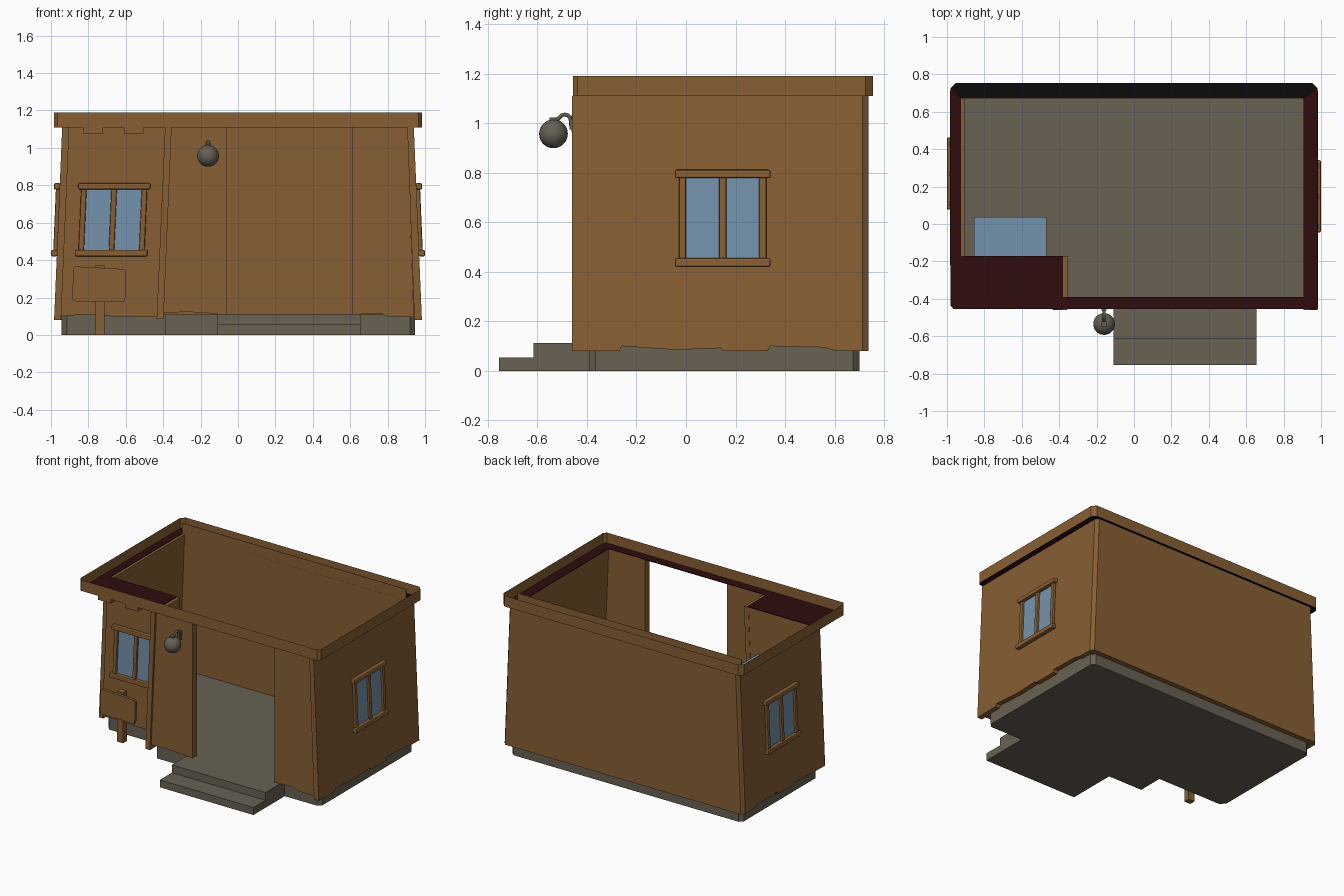
import bpy, bmesh, math

if "Cube" in bpy.data.objects:
    bpy.data.objects.remove(bpy.data.objects["Cube"])

def mat(name, rgb):
    m = bpy.data.materials.new(name)
    m.diffuse_color = [((c / 255 + 0.055) / 1.055) ** 2.4 for c in rgb] + [1]
    m.use_nodes = True
    m.node_tree.nodes["Principled BSDF"].inputs["Base Color"].default_value = m.diffuse_color
    return m

BROWN = mat("adobe_brown", (135, 95, 51))
GREY = mat("stone_grey", (104, 97, 83))
GLASS = mat("window_blue", (117, 146, 172))
RED = mat("ledge_dark_red", (47, 12, 15))
BLACK = mat("channel_black", (13, 9, 9))
IRON = mat("lantern_grey", (101, 96, 85))

def finish(name, bm, m):
    bmesh.ops.recalc_face_normals(bm, faces=bm.faces)
    me = bpy.data.meshes.new(name)
    bm.to_mesh(me)
    bm.free()
    me.materials.append(m)
    ob = bpy.data.objects.new(name, me)
    bpy.context.collection.objects.link(ob)
    return ob

def slab(name, pts, f0, f1, m):
    """Solid between two mapped copies of a 2D outline."""
    bm = bmesh.new()
    a = [bm.verts.new(f0(*p)) for p in pts]
    b = [bm.verts.new(f1(*p)) for p in pts]
    bm.faces.new(a)
    bm.faces.new(b[::-1])
    n = len(pts)
    for i in range(n):
        j = (i + 1) % n
        bm.faces.new((a[i], a[j], b[j], b[i]))
    return finish(name, bm, m)

def rect(u0, u1, v0, v1):
    return [(u0, v0), (u1, v0), (u1, v1), (u0, v1)]

def box(name, x0, x1, y0, y1, z0, z1, m):
    return slab(name, rect(x0, x1, y0, y1), lambda x, y: (x, y, z0),
                lambda x, y: (x, y, z1), m)

TOP = 1.11
def wall_x(z):                       # side walls flare outward toward the ground
    return 0.94 + (TOP - z) * 0.042
def lean(z):                         # bay details lean with the left wall
    return -(TOP - z) * 0.043

# stone foundation and entry steps
slab("foundation", [(-0.92, 0.70), (-0.945, 0.675), (-0.945, -0.16), (-0.915, -0.20),
                    (-0.39, -0.20), (-0.39, -0.39), (0.92, -0.39), (0.945, -0.365),
                    (0.945, 0.675), (0.92, 0.70)],
     lambda x, y: (x, y, 0), lambda x, y: (x, y, 0.11), GREY)
slab("entry_steps", [(-0.39, 0), (-0.755, 0), (-0.755, 0.055), (-0.615, 0.055),
                     (-0.615, 0.112), (-0.39, 0.112)],
     lambda y, z: (-0.11, y, z), lambda y, z: (0.655, y, z), GREY)

# side walls with a ragged lower edge
ragged = [(-0.27, 0.08), (-0.26, 0.10), (-0.04, 0.085), (0.14, 0.092), (0.15, 0.08),
          (0.33, 0.08), (0.34, 0.10), (0.56, 0.095), (0.60, 0.082), (0.712, 0.08)]
for side, s, front in (("right", 1, -0.455), ("left", -1, -0.22)):
    pts = [(front, 0.08)] + [p for p in ragged if p[0] > front] + [(0.712, TOP), (front, TOP)]
    slab(side + "_wall", pts, lambda y, z: (s * wall_x(z), y, z),
         lambda y, z: (s * (wall_x(z) - 0.035), y, z), BROWN)

# back wall with small corner chamfers
slab("back_wall", [(-wall_x(0.08), 0.08), (wall_x(0.08), 0.08), (0.94, TOP), (-0.94, TOP)],
     lambda x, z: (x, 0.712, z), lambda x, z: (x * 0.98, 0.737, z), BROWN)
slab("back_wall_lining", [(-0.95, 0.08), (0.95, 0.08), (0.906, TOP), (-0.906, TOP)],
     lambda x, z: (x, 0.67, z), lambda x, z: (x, 0.712, z), BROWN)

# front walls either side of the doorway
def front_wall(name, pts, y0, y1):
    slab(name, pts, lambda x, z: (x, y0, z), lambda x, z: (x, y1, z), BROWN)

front_wall("front_wall_left", [(-0.40, 0.12), (-0.25, 0.122), (-0.06, 0.11), (-0.06, TOP),
                               (-0.36, TOP)], -0.445, -0.39)
front_wall("front_wall_right", [(0.61, 0.112), (0.77, 0.115), (0.79, 0.10), (0.94, 0.095),
                                (0.907, TOP), (0.61, TOP)], -0.445, -0.39)
front_wall("right_corner_post", [(0.943, 0.08), (0.982, 0.08), (0.94, TOP), (0.905, TOP)],
           -0.46, -0.39)
front_wall("bay_return_wall", [(-0.435, 0.085), (-0.398, 0.085), (-0.355, TOP), (-0.39, TOP)],
           -0.46, -0.17)
front_wall("bay_wall", [(-0.948, 0.10), (-0.80, 0.11), (-0.70, 0.10), (-0.43, 0.095),
                        (-0.385, TOP), (-0.905, TOP)], -0.23, -0.172)

# cornice: thin upright band around the roof edge
bm = bmesh.new()
ring = [(-0.965, -0.457), (0.965, -0.457), (0.983, -0.437), (0.983, 0.725), (0.955, 0.755),
        (-0.955, 0.755), (-0.983, 0.725), (-0.983, -0.437)]
lo = [bm.verts.new((x, y, TOP)) for x, y in ring]
hi = [bm.verts.new((x, y, 1.19)) for x, y in ring]
for i in range(8):
    j = (i + 1) % 8
    bm.faces.new((lo[i], lo[j], hi[j], hi[i]))
band = finish("cornice_band", bm, BROWN)
box("back_parapet_lip", -0.925, 0.905, 0.67, 0.673, TOP, 1.19, BROWN)

# ledge plates under the cornice
Z0, Z1 = 1.109, 1.115
def plate(name, pts, m):
    slab(name, pts, lambda x, y: (x, y, Z0), lambda x, y: (x, y, Z1), m)
plate("left_ledge", [(-0.981, -0.17), (-0.925, -0.17), (-0.925, 0.67), (-0.981, 0.725)], RED)
plate("right_ledge", [(0.905, -0.39), (0.981, -0.39), (0.981, 0.725), (0.905, 0.67)], RED)
plate("front_ledge", [(-0.38, -0.455), (0.965, -0.455), (0.981, -0.437), (0.981, -0.39),
                      (-0.38, -0.39)], RED)
plate("bay_soffit", [(-0.965, -0.455), (-0.38, -0.455), (-0.38, -0.17), (-0.981, -0.17),
                     (-0.981, -0.437)], RED)
plate("back_ledge", [(-0.925, 0.67), (0.905, 0.67), (0.981, 0.725), (0.955, 0.753),
                     (-0.955, 0.753), (-0.981, 0.725)], BLACK)

# windows: glass plate, three rounded uprights, lintel and sill
def window(name, f):
    def part(label, u0, u1, z0, z1, d, m):
        ob = slab(name + label, rect(u0, u1, z0, z1), lambda u, z: f(u, z, -0.002),
                  lambda u, z: f(u, z, d), m)
        if m is BROWN:
            b = ob.modifiers.new("rounded_edges", "BEVEL")
            b.width = 0.007
            b.segments = 2
    part("_glass", -0.165, 0.165, 0.45, 0.785, 0.005, GLASS)
    for i, u in enumerate((-0.162, 0, 0.162)):
        part("_upright_%d" % (i + 1), u - 0.015, u + 0.015, 0.45, 0.785, 0.02, BROWN)
    part("_lintel", -0.193, 0.193, 0.778, 0.812, 0.031, BROWN)
    part("_sill", -0.193, 0.193, 0.42, 0.455, 0.031, BROWN)

window("right_window", lambda u, z, d: (wall_x(z) + d, 0.148 + u, z))
window("left_window", lambda u, z, d: (-wall_x(z) - d, 0.27 + u, z))
window("bay_window", lambda u, z, d: (-0.648 + lean(z) + u, -0.23 - d, z))
box("bay_glass_block", -0.855, -0.468, -0.172, 0.038, 0.45, 0.785, GLASS)

# beam ends under the bay soffit
for i, x in enumerate((-0.775, -0.557)):
    box("beam_end_%d" % (i + 1), x - 0.053, x + 0.053, -0.45, -0.23, 1.077, 1.109, BROWN)

# sign board on a post
slab("sign_board", [(-0.885, 0.19), (-0.87, 0.18), (-0.61, 0.175), (-0.603, 0.195),
                    (-0.598, 0.34), (-0.61, 0.352), (-0.87, 0.366), (-0.882, 0.35)],
     lambda x, z: (x, -0.345, z), lambda x, z: (x, -0.325, z), BROWN)
box("sign_post", -0.763, -0.713, -0.325, -0.28, 0, 0.372, BROWN)

# round lantern on a curved hook
bm = bmesh.new()
bmesh.ops.create_uvsphere(bm, u_segments=24, v_segments=14, radius=0.058)
bmesh.ops.translate(bm, verts=bm.verts, vec=(-0.16, -0.535, 0.957))
globe = finish("lantern_globe", bm, IRON)
for p in globe.data.polygons:
    p.use_smooth = True
box("lantern_cap", -0.175, -0.145, -0.55, -0.52, 1.005, 1.022, IRON)
box("lantern_wall_plate", -0.173, -0.147, -0.462, -0.444, 0.965, 1.03, IRON)
cu = bpy.data.curves.new("lantern_hook", "CURVE")
cu.dimensions = "3D"
cu.bevel_depth = 0.008
cu.bevel_resolution = 2
sp = cu.splines.new("POLY")
path = [(-0.525, 1.01)] + [(-0.490 - 0.025 * math.cos(t * math.pi / 6),
                           1.010 + 0.025 * math.sin(t * math.pi / 6)) for t in range(1, 7)]
path += [(-0.462, 0.975)]
sp.points.add(len(path) - 1)
for p, (y, z) in zip(sp.points, path):
    p.co = (-0.16, y, z, 1)
cu.materials.append(IRON)
bpy.context.collection.objects.link(bpy.data.objects.new("lantern_hook", cu))
